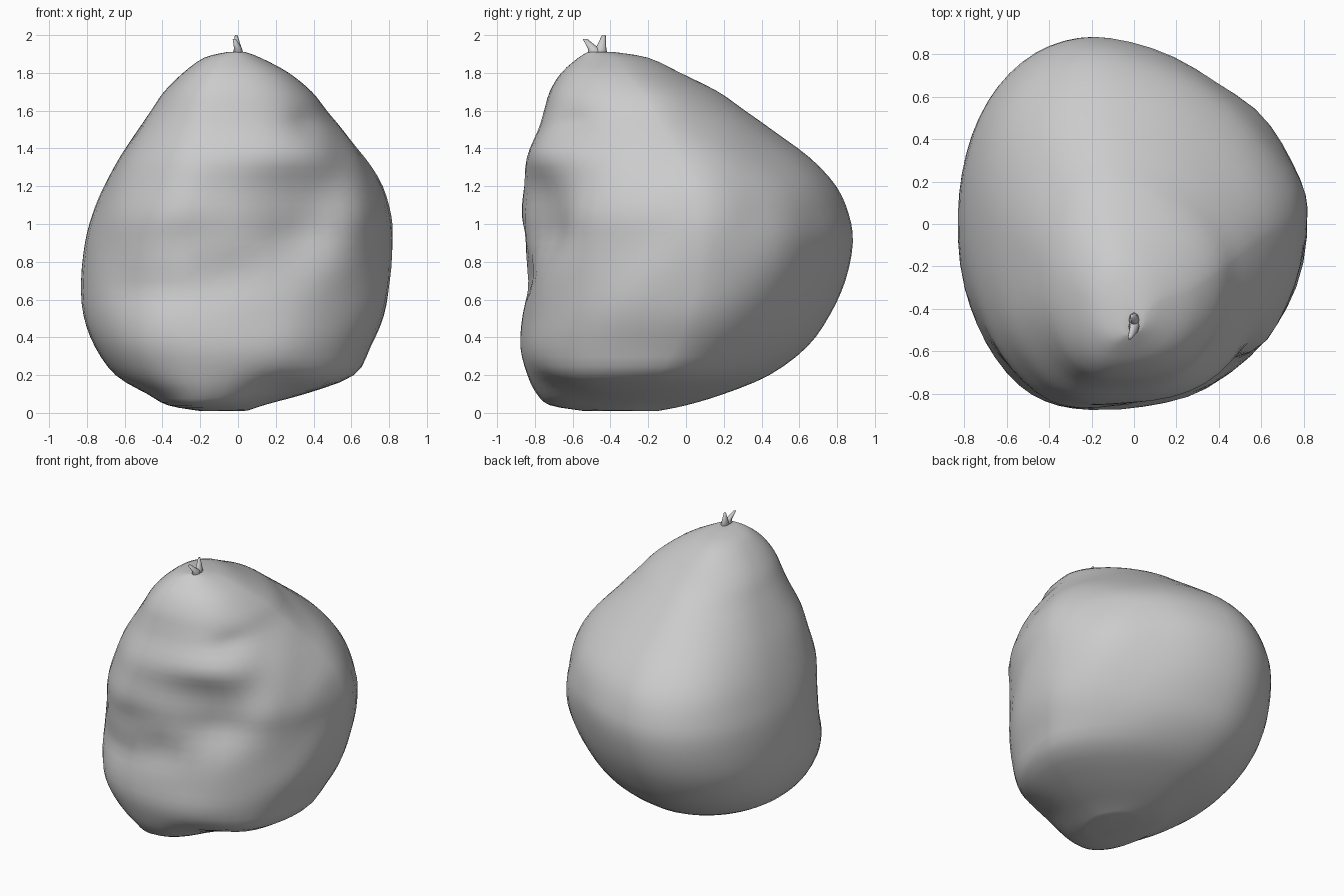
import bpy
import bmesh
import math
from mathutils import Vector, noise

cube = bpy.data.objects.get("Cube")
if cube:
    bpy.data.objects.remove(cube, do_unlink=True)

# One plain grey cloth colour
cloth = bpy.data.materials.new("grey cloth")
cloth.use_nodes = True
cloth.diffuse_color = (0.6, 0.6, 0.6, 1)
cloth.node_tree.nodes["Principled BSDF"].inputs["Base Color"].default_value = cloth.diffuse_color

SEGMENTS = 56
STEPS = 3

# Sack outline per level: height, right edge, left edge, front edge, back edge
LEVELS = [
    (0.01, -0.2, 0.05, -0.55, -0.15),
    (0.04, -0.37, 0.15, -0.72, 0),
    (0.1, -0.48, 0.36, -0.79, 0.2),
    (0.2, -0.65, 0.62, -0.84, 0.44),
    (0.35, -0.76, 0.71, -0.88, 0.64),
    (0.52, -0.82, 0.78, -0.87, 0.76),
    (0.7, -0.83, 0.81, -0.86, 0.84),
    (0.9, -0.81, 0.82, -0.86, 0.88),
    (1.05, -0.77, 0.81, -0.88, 0.86),
    (1.2, -0.71, 0.76, -0.86, 0.79),
    (1.35, -0.63, 0.67, -0.84, 0.65),
    (1.5, -0.53, 0.55, -0.78, 0.45),
    (1.6, -0.46, 0.47, -0.75, 0.31),
    (1.7, -0.39, 0.39, -0.72, 0.17),
    (1.8, -0.29, 0.27, -0.66, -0.03),
    (1.88, -0.18, 0.12, -0.57, -0.2),
    (1.91, -0.06, 0.04, -0.52, -0.38),
]

# Soft dents and bulges: centre, reach, push
FOLDS = [
    # Hollow under a ledge on the left half of the front
    ((0.3, -0.7, 1.05), (0.25, 0.35, 0.22), (-0.02, 0.1, 0)),
    ((0.3, -0.6, 1.37), (0.25, 0.4, 0.1), (0.01, -0.03, 0)),
    ((0.35, -0.4, 1.53), (0.1, 0.3, 0.07), (-0.03, 0.03, 0)),
    # Shallow creases low on the front
    ((-0.4, -0.8, 0.65), (0.35, 0.4, 0.1), (0, 0.03, 0)),
    ((-0.05, -0.8, 0.75), (0.15, 0.4, 0.12), (0, 0.05, 0)),
    ((0.2, -0.7, 0.1), (0.2, 0.3, 0.12), (0, 0.04, 0.03)),
    # Fullness on the rear right
    ((-0.5, 0.5, 1.2), (0.35, 0.35, 0.5), (-0.015, 0.02, 0)),
]


def spline(a, b, c, d, t):
    """Smooth curve through b and c."""
    return b + 0.5 * t * (c - a + t * (2 * a - 5 * b + 4 * c - d + t * (3 * (b - c) + d - a)))


def smooth_levels():
    last = len(LEVELS) - 1
    for i in range(last):
        rows = [LEVELS[min(max(i + k, 0), last)] for k in (-1, 0, 1, 2)]
        for s in range(STEPS):
            yield [spline(*column, s / STEPS) for column in zip(*rows)]
    yield LEVELS[last]


def section_point(level, angle):
    """Four joined quarter curves give each level its lopsided outline."""
    z, right, left, front, back = level
    cx = right + (left - right) * 0.38
    cy = front + (back - front) * 0.54
    c, s = math.cos(angle), math.sin(angle)
    # Full front corners, slack rear left corner
    if s < 0:
        power = 0.87 if c > 0 else 0.9
    else:
        power = 1.18 if c > 0 else 1
    c = math.copysign(abs(c) ** power, c)
    s = math.copysign(abs(s) ** power, s)
    x = cx + c * (left - cx if c > 0 else cx - right)
    y = cy + s * (back - cy if s > 0 else cy - front)
    return Vector((x, y, z))


def crumple(p):
    """Push the cloth by the folds and by slanting wrinkles."""
    moved = p.copy()
    for centre, reach, push in FOLDS:
        distance = sum(((a - b) / r) ** 2 for a, b, r in zip(p, centre, reach))
        moved += Vector(push) * math.exp(-distance)
    outward = Vector((p.x, p.y, 0)).normalized()
    around = math.atan2(p.y, p.x)
    strength = 0.035 * math.sin(math.pi * min(max(p.z / 1.9, 0), 1))
    # Calm cloth on the rear right, wrinkled cloth on the front and left
    strength *= 0.55 + 0.45 * math.cos(around + 0.8)
    wrinkle = noise.noise(Vector((p.x * 3 - p.z, p.y * 3 - p.z * 1.5, p.z * 2)))
    return moved + outward * wrinkle * strength


def finish(bm, name):
    bmesh.ops.recalc_face_normals(bm, faces=bm.faces)
    mesh = bpy.data.meshes.new(name)
    bm.to_mesh(mesh)
    bm.free()
    mesh.materials.append(cloth)
    mesh.shade_smooth()
    obj = bpy.data.objects.new(name, mesh)
    bpy.context.collection.objects.link(obj)


def loft(rings, name):
    bm = bmesh.new()
    loops = [[bm.verts.new(p) for p in ring] for ring in rings]
    for low, high in zip(loops, loops[1:]):
        for i in range(len(low)):
            j = (i + 1) % len(low)
            bm.faces.new((low[i], low[j], high[j], high[i]))
    bm.faces.new(loops[0])
    bm.faces.new(loops[-1])
    finish(bm, name)


# Bulging sack body
angles = [math.tau * i / SEGMENTS for i in range(SEGMENTS)]
loft([[crumple(section_point(level, a)) for a in angles] for level in smooth_levels()], "sack_body")


# Two little tied ends at the peak
def tied_end(name, path, radii):
    rings = []
    for centre, radius in zip(path, radii):
        ring = [Vector((math.cos(a) * 0.7, math.sin(a), 0)) * radius for a in angles[::7]]
        rings.append([Vector(centre) + p for p in ring])
    loft(rings, name)


tied_end("front_tied_end", [(0, -0.47, 1.87), (0, -0.49, 1.93), (-0.02, -0.535, 1.98)], (0.05, 0.03, 0.012))
tied_end("back_tied_end", [(0, -0.46, 1.87), (0, -0.45, 1.93), (-0.01, -0.435, 2)], (0.05, 0.028, 0.01))
